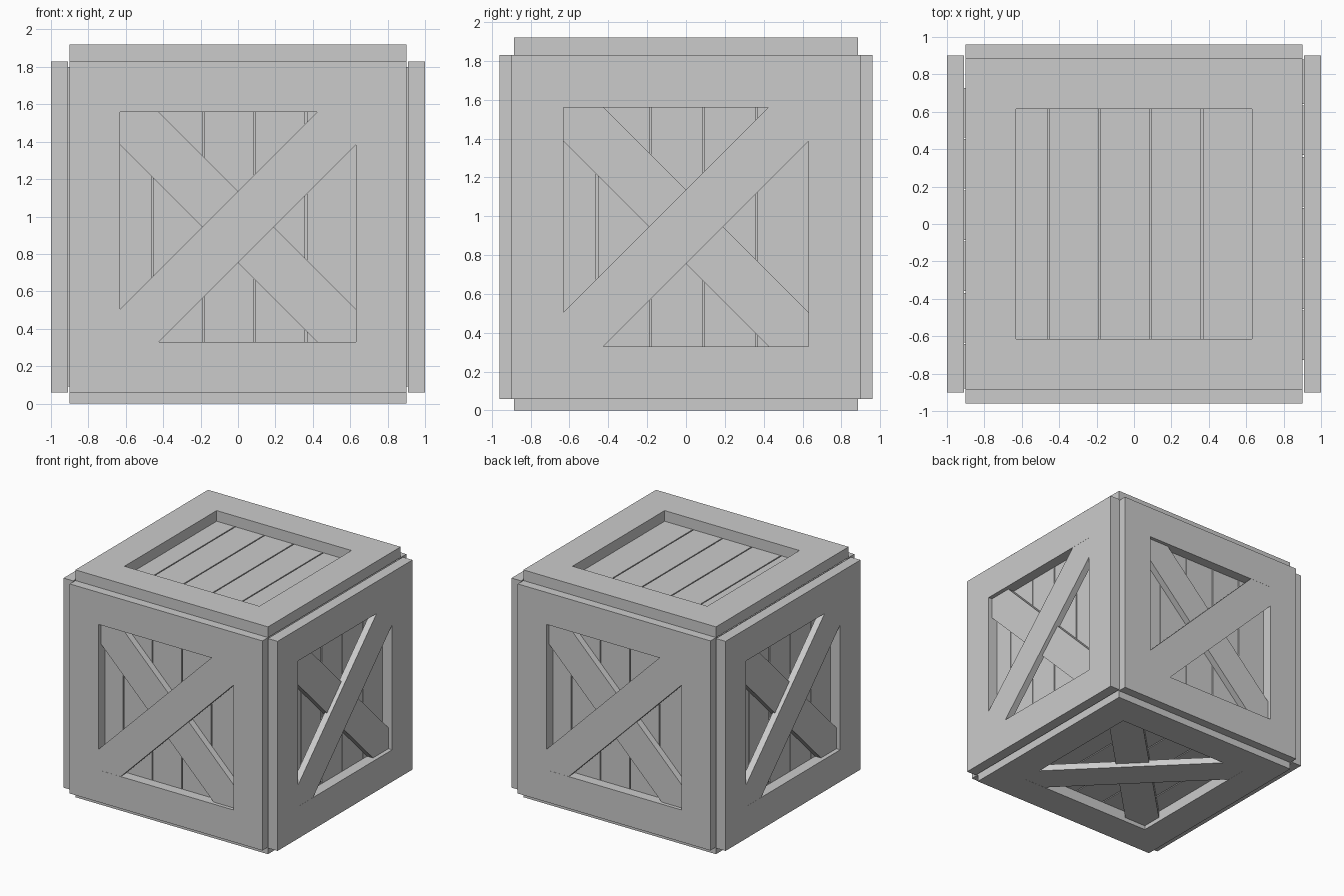
import bpy
from math import pi
from mathutils import Matrix, Vector

cube = bpy.data.objects.get("Cube")
if cube:
    bpy.data.objects.remove(cube, do_unlink=True)

GREY = (0.6, 0.6, 0.6, 1)
wood = bpy.data.materials.new("grey_wood")
wood.use_nodes = True
wood.diffuse_color = GREY
wood.node_tree.nodes["Principled BSDF"].inputs["Base Color"].default_value = GREY

BOARD = 0.27     # width of frame boards and braces
BRACE = 0.055    # thickness of a brace
MID = 0.945      # height of the centre of the sides
CORNERS = [(-1, -1), (1, -1), (1, 1), (-1, 1)]


def prism(name, outline, near, far, matrix):
    """Extrude a panel-space outline between two distances from the centre."""
    n = len(outline)
    verts = [matrix @ Vector((u, -d, v)) for d in (far, near) for u, v in outline]
    faces = [tuple(range(n)), tuple(reversed(range(n, 2 * n)))]
    faces += [(i, i + n, (i + 1) % n + n, (i + 1) % n) for i in range(n)]
    mesh = bpy.data.meshes.new(name)
    mesh.from_pydata(verts, [], faces)
    mesh.materials.append(wood)
    obj = bpy.data.objects.new(name, mesh)
    bpy.context.collection.objects.link(obj)
    return obj


def board(name, u, v, w, h, near, far, matrix):
    prism(name, [(u + a * w / 2, v + b * h / 2) for a, b in CORNERS], near, far, matrix)


def panel(side, matrix, half_w, half_h, near, far, braces=True):
    # Frame: full-width rails with stiles between them
    inner = half_h - BOARD
    for tag, s in (("lower", -1), ("upper", 1)):
        board(f"{side}_{tag}_rail", 0, s * (half_h - BOARD / 2),
              2 * half_w, BOARD, near, far, matrix)
    for tag, s in (("first", -1), ("second", 1)):
        board(f"{side}_{tag}_stile", s * (half_w - BOARD / 2), 0,
              BOARD, 2 * inner, near, far, matrix)
    # Planks with narrow gaps
    pitch = 0.274
    for i in range(-3, 3):
        left = max(i * pitch + 0.094, 0.02 - half_w)
        right = min((i + 1) * pitch + 0.085, half_w - 0.02)
        board(f"{side}_plank", (left + right) / 2, 0, right - left,
              2 * half_h - 0.06, near - 0.03, near, matrix)
    # Crossed braces, one flush with the frame and one behind it
    if braces:
        for tag, turn, top in (("front", -1, far - 0.001), ("rear", 1, near + BRACE)):
            tilt = matrix @ Matrix.Rotation(turn * pi / 4, 4, "Y")
            board(f"{side}_{tag}_brace", 0, 0, 1.8, BOARD, top - BRACE, top, tilt)


centre = Matrix.Translation((0, 0, MID))
for i, side in enumerate(("front", "right", "back", "left")):
    near, far = ((0.875, 0.96), (0.91, 1.0))[i % 2]
    panel(side, centre @ Matrix.Rotation(i * pi / 2, 4, "Z"), 0.9, 0.885, near, far)

# Lid and base
middle = Matrix.Translation((0, 0, 0.96))
panel("top", middle @ Matrix.Rotation(-pi / 2, 4, "X"), 0.9, 0.885, 0.87, 0.96, False)
panel("bottom", middle @ Matrix.Rotation(pi / 2, 4, "X"), 0.9, 0.885, 0.87, 0.96)

# Dark gaps between planks are backed by a plain inner box
board("inner_box", 0, 0, 1.74, 1.68, -0.84, 0.84, middle)
